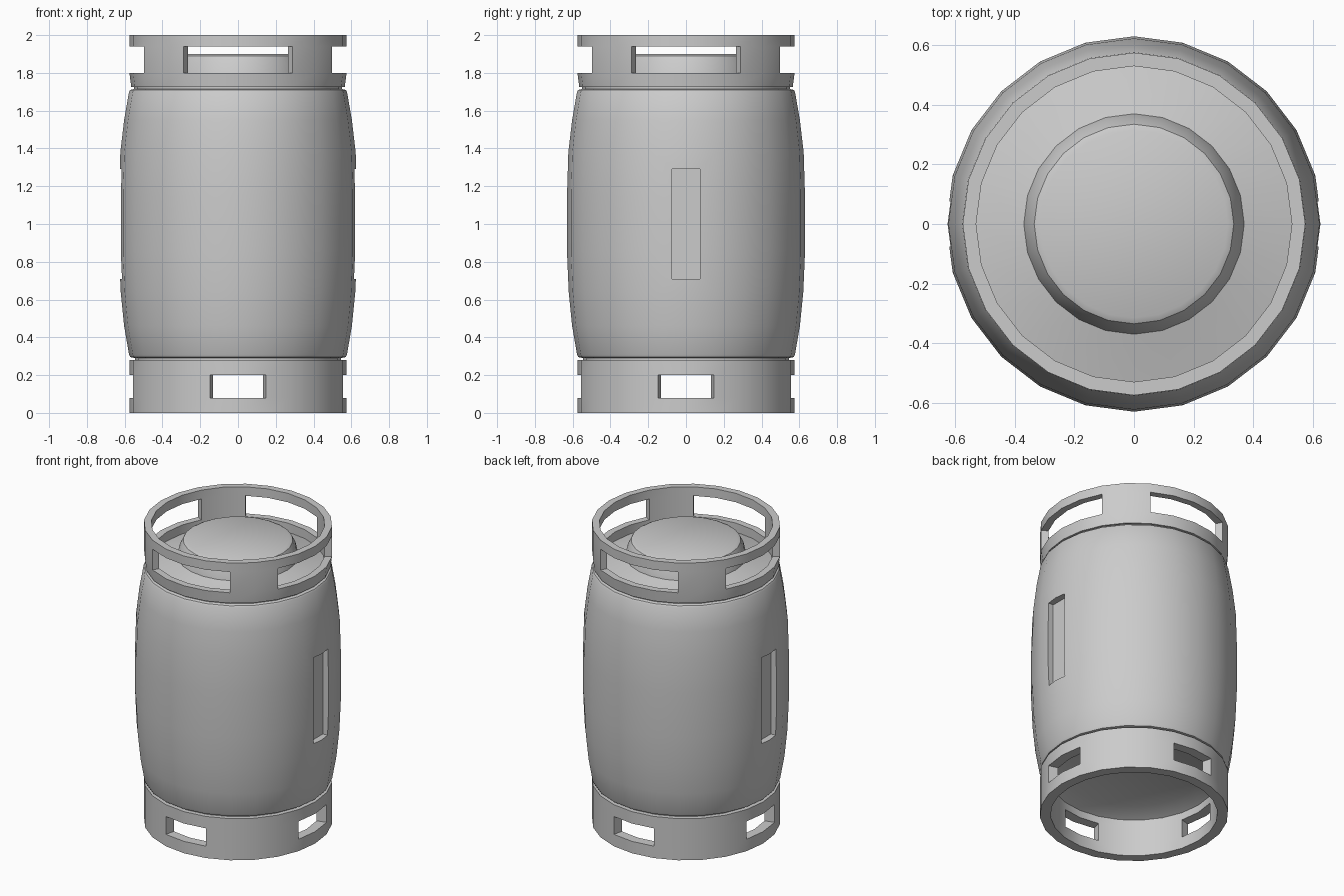
import bpy, bmesh
from math import cos, sin, tau, radians

if "Cube" in bpy.data.objects:
    bpy.data.objects.remove(bpy.data.objects["Cube"])

SEG = 24


def finish(bm, name):
    bmesh.ops.remove_doubles(bm, verts=bm.verts, dist=1e-5)
    bmesh.ops.recalc_face_normals(bm, faces=bm.faces)
    me = bpy.data.meshes.new(name)
    bm.to_mesh(me)
    bm.free()
    ob = bpy.data.objects.new(name, me)
    bpy.context.collection.objects.link(ob)
    return ob


def smooth(ob):
    bpy.ops.object.select_all(action='DESELECT')
    ob.select_set(True)
    bpy.context.view_layer.objects.active = ob
    bpy.ops.object.shade_smooth_by_angle(angle=radians(30))


def at(r, z, i):
    a = tau * i / SEG
    return (r * cos(a), r * sin(a), z)


def lathe(name, profile):
    """Spin a profile of (radius, z) that starts and ends on the axis."""
    bm = bmesh.new()
    rings = [[bm.verts.new(at(r, z, i)) for i in range(SEG)] for r, z in profile[1:-1]]
    for lo, hi in zip(rings, rings[1:]):
        for i in range(SEG):
            j = (i + 1) % SEG
            bm.faces.new((lo[i], lo[j], hi[j], hi[i]))
    bm.faces.new(rings[0][::-1])
    bm.faces.new(rings[-1])
    return finish(bm, name)


def slotted_ring(name, r_in, levels, half, chamfer_low=0.0):
    """Thick ring, with four openings in the middle band, 2*half segments wide."""
    bm = bmesh.new()
    solid = lambda i, k: k != 1 or min(i % 6, 5 - i % 6) >= half
    radius = lambda k: 0.575 - (chamfer_low if k == 0 else 0)
    inside = [[bm.verts.new(at(r_in, z, i)) for i in range(SEG)] for z in levels]
    outside = [[bm.verts.new(at(radius(k), z, i)) for i in range(SEG)]
               for k, z in enumerate(levels)]
    for k in range(3):
        for i in range(SEG):
            j = (i + 1) % SEG
            # walls
            if solid(i, k):
                for g in (inside, outside):
                    bm.faces.new((g[k][i], g[k][j], g[k + 1][j], g[k + 1][i]))
                # slot sides
                if not solid(j, k):
                    bm.faces.new((inside[k][j], outside[k][j], outside[k + 1][j], inside[k + 1][j]))
            elif solid(j, k):
                bm.faces.new((inside[k][j], outside[k][j], outside[k + 1][j], inside[k + 1][j]))
    # rims plus slot sills and heads
    for k in range(4):
        for i in range(SEG):
            j = (i + 1) % SEG
            if k in (0, 3) or not solid(i, 1):
                bm.faces.new((inside[k][i], inside[k][j], outside[k][j], outside[k][i]))
    ob = finish(bm, name)
    smooth(ob)


# barrel body with grooves, hollow underside and raised top
body = lathe("barrel_body", [
    (0, .29), (.41, .29), (.51, .25), (.545, .27), (.545, .29), (.57, .295), (.577, .31),
    (.603, .46), (.621, .64), (.63, .85), (.63, 1.15), (.623, 1.38), (.603, 1.55),
    (.577, 1.70), (.57, 1.71), (.55, 1.715), (.55, 1.735), (.53, 1.74),
    (.37, 1.785), (.355, 1.85), (.335, 1.89), (.315, 1.90), (0, 1.90)])

# upright recesses on both sides
bm = bmesh.new()
for s in (-1, 1):
    vs = bmesh.ops.create_cube(bm, size=1)["verts"]
    bmesh.ops.scale(bm, vec=(.2, .15, .58), verts=vs)
    bmesh.ops.translate(bm, vec=(s * .68, 0, 1), verts=vs)
cutter = finish(bm, "recess_cutter")
cutter.hide_render = True
mod = body.modifiers.new("recess", 'BOOLEAN')
mod.operation = 'DIFFERENCE'
mod.solver = 'EXACT'
mod.object = cutter
bpy.context.view_layer.objects.active = body
bpy.ops.object.modifier_apply(modifier=mod.name)
bpy.data.objects.remove(cutter)
smooth(body)

# handle ring and foot ring
slotted_ring("top_handle_ring", .53, (1.725, 1.80, 1.94, 2.0), 2, .01)
slotted_ring("bottom_foot_ring", .51, (0, .08, .20, .28), 1)
